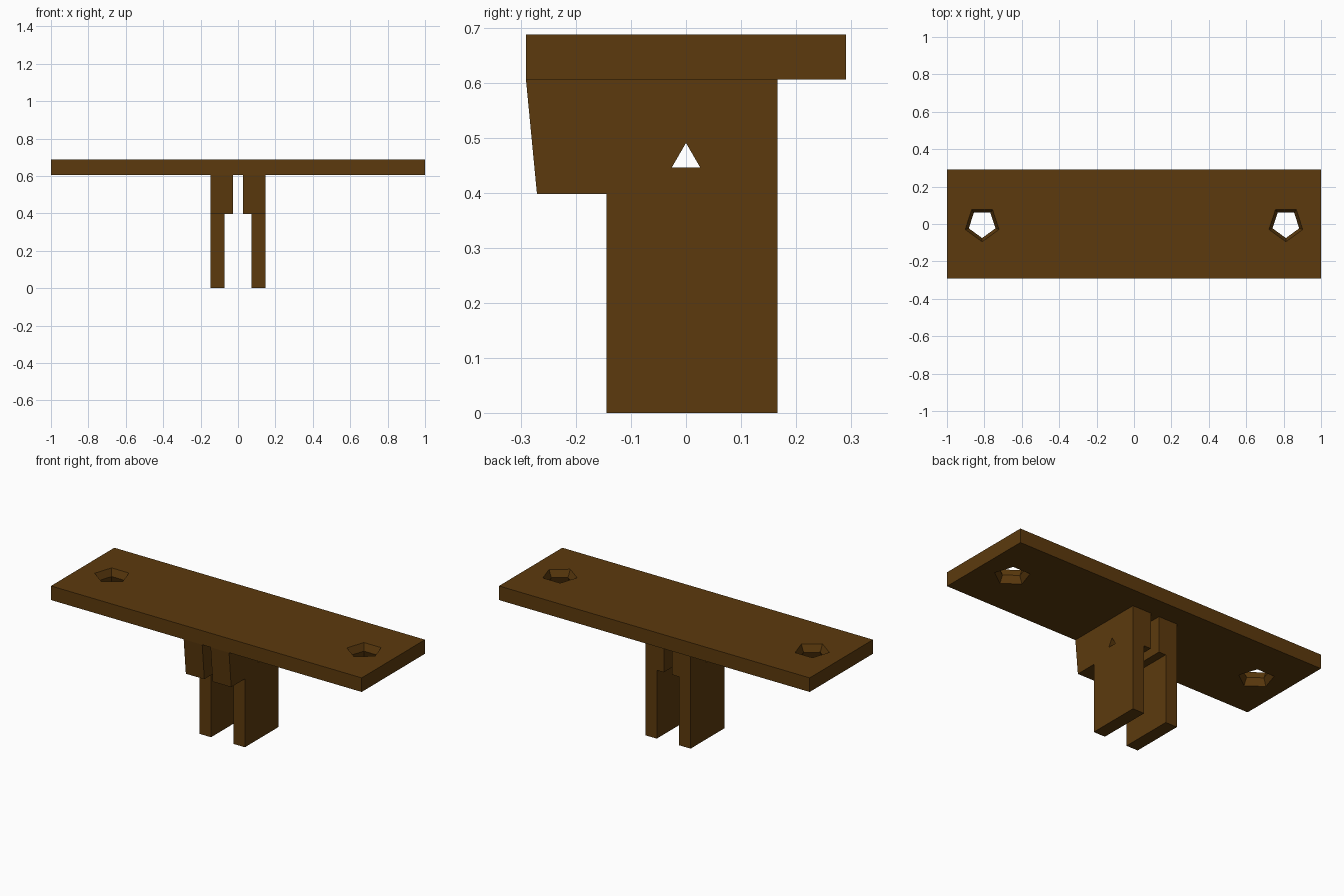
import bpy, bmesh
from math import sin, cos, pi

if "Cube" in bpy.data.objects:
    bpy.data.objects.remove(bpy.data.objects["Cube"])

brown = bpy.data.materials.new("brown")
brown.diffuse_color = (0.107, 0.042, 0.004, 1)
brown.use_nodes = True
brown.node_tree.nodes["Principled BSDF"].inputs["Base Color"].default_value = brown.diffuse_color


def loft(name, rings, cutter=False):
    """Closed solid through rings that share the same point count."""
    bm = bmesh.new()
    loops = [[bm.verts.new(p) for p in r] for r in rings]
    n = len(loops[0])
    for a, b in zip(loops, loops[1:]):
        for i in range(n):
            j = (i + 1) % n
            bm.faces.new((a[i], a[j], b[j], b[i]))
    bm.faces.new(loops[0][::-1])
    bm.faces.new(loops[-1])
    bmesh.ops.recalc_face_normals(bm, faces=bm.faces)
    me = bpy.data.meshes.new(name)
    bm.to_mesh(me)
    bm.free()
    ob = bpy.data.objects.new(name, me)
    bpy.context.collection.objects.link(ob)
    if cutter:
        ob.hide_render = True
        ob.hide_viewport = True
    else:
        me.materials.append(brown)
    return ob


def cut(ob, cutter):
    mod = ob.modifiers.new("hole", 'BOOLEAN')
    mod.operation = 'DIFFERENCE'
    mod.solver = 'EXACT'
    mod.object = cutter


def pentagon(x, r, z):
    return [(x + r * sin(2 * pi * i / 5), -r * cos(2 * pi * i / 5), z) for i in range(5)]


BOTTOM, TOP = 0.606, 0.688
MID = (BOTTOM + TOP) / 2

# Mounting plate
rect = [(-1, -0.291), (1, -0.291), (1, 0.291), (-1, 0.291)]
plate = loft("mounting_plate", [[(x, y, z) for x, y in rect] for z in (BOTTOM, TOP)])

# Five-sided screw holes, flared towards both faces
flare = 0.02 / (TOP - MID)
for side, x in (("left", -0.812), ("right", 0.812)):
    rings = [pentagon(x, 0.075 + flare * abs(z - MID), z)
             for z in (BOTTOM - 0.02, MID, TOP + 0.02)]
    cut(plate, loft(side + "_screw_hole_cutter", rings, True))

# Pin hole shared by both bracket arms
tri = [(0.03 * sin(2 * pi * i / 3), 0.461 + 0.03 * cos(2 * pi * i / 3)) for i in range(3)]
pin = loft("pin_hole_cutter", [[(x, y, z) for y, z in tri] for x in (-0.3, 0.3)], True)

# Bracket arms: thin lower leg and thicker, forward-reaching upper block
leg = [(-0.145, 0), (0.166, 0), (0.166, 0.398), (-0.145, 0.398)]
block = [(-0.271, 0.398), (0.166, 0.398), (0.166, BOTTOM), (-0.291, BOTTOM)]
for name, outline, inner in (("lower_legs", leg, 0.072), ("upper_blocks", block, 0.027)):
    part = loft(name, [[(x, y, z) for y, z in outline] for x in (inner, 0.146)])
    if name == "upper_blocks":
        cut(part, pin)
    part.modifiers.new("mirror", 'MIRROR')
